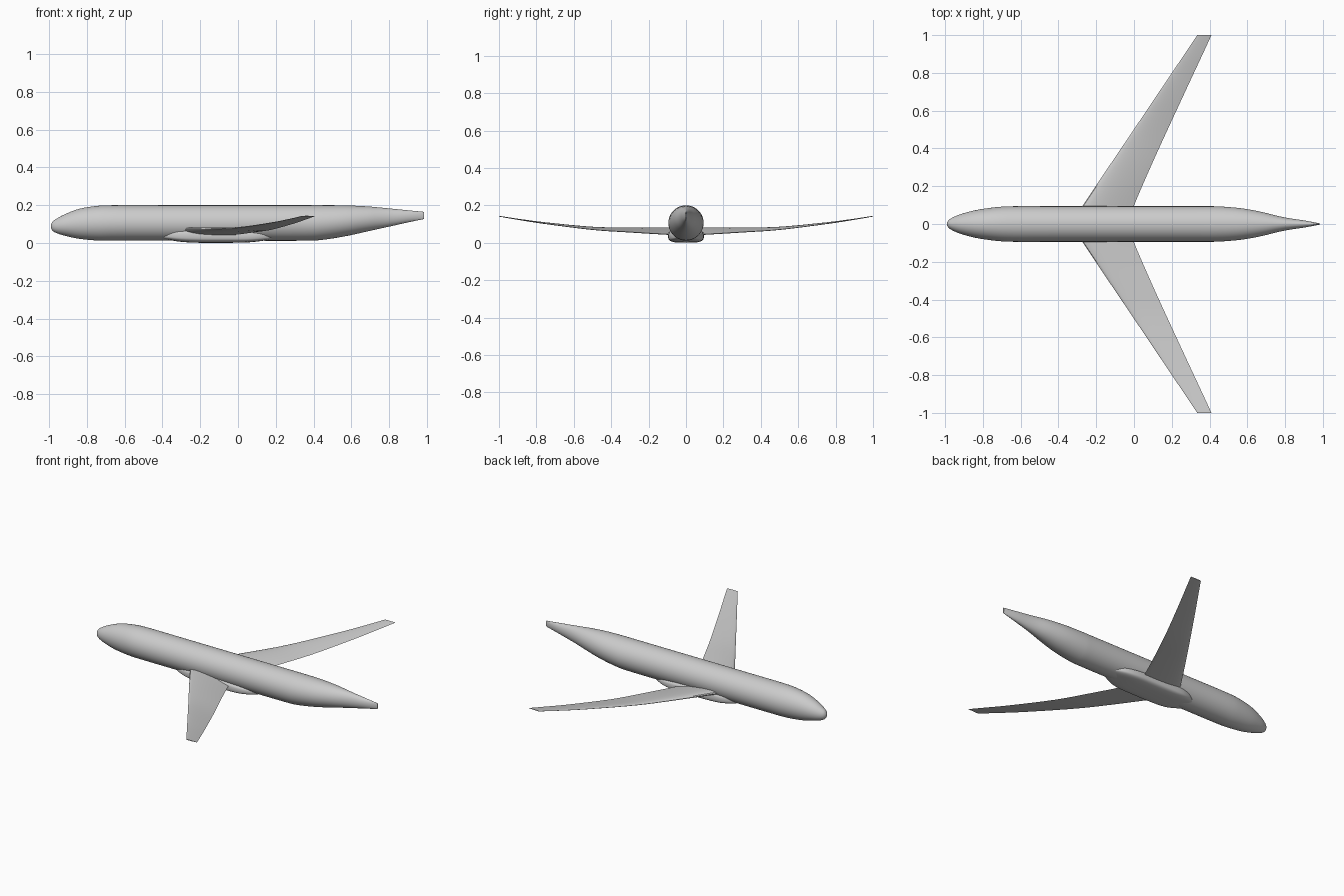
import bpy, bmesh, math
from mathutils import Vector

if "Cube" in bpy.data.objects:
    bpy.data.objects.remove(bpy.data.objects["Cube"], do_unlink=True)

grey = bpy.data.materials.new("light_grey")
grey.use_nodes = True
grey.diffuse_color = (0.6, 0.6, 0.6, 1)
grey.node_tree.nodes["Principled BSDF"].inputs["Base Color"].default_value = (0.6, 0.6, 0.6, 1)


def refine(stations, steps):
    """Smooth interpolation (Catmull-Rom) between station tuples."""
    s = [Vector(p) for p in stations]
    s = [s[0]] + s + [s[-1]]
    out = []
    for i in range(1, len(s) - 2):
        a, b, c, d = s[i - 1:i + 3]
        for k in range(steps):
            t = k / steps
            out.append(0.5 * (2 * b + (c - a) * t + (2 * a - 5 * b + 4 * c - d) * t * t
                              + (3 * b - a - 3 * c + d) * t ** 3))
    return out + [s[-1]]


def loft(name, rings, angle):
    """Skin a list of equal-sized rings and cap both ends."""
    bm = bmesh.new()
    loops = [[bm.verts.new(p) for p in ring] for ring in rings]
    n = len(loops[0])
    for a, b in zip(loops, loops[1:]):
        for i in range(n):
            j = (i + 1) % n
            bm.faces.new((a[i], a[j], b[j], b[i]))
    bm.faces.new(loops[0])
    bm.faces.new(loops[-1])
    bmesh.ops.recalc_face_normals(bm, faces=bm.faces)
    mesh = bpy.data.meshes.new(name)
    bm.to_mesh(mesh)
    bm.free()
    obj = bpy.data.objects.new(name, mesh)
    bpy.context.collection.objects.link(obj)
    mesh.materials.append(grey)
    bpy.ops.object.select_all(action='DESELECT')
    obj.select_set(True)
    bpy.context.view_layer.objects.active = obj
    bpy.ops.object.shade_smooth_by_angle(angle=math.radians(angle))
    return obj


def section(x, half_width, bottom, top, power=2.0, n=40):
    """Superelliptic cross-section standing across the x axis."""
    ring = []
    for i in range(n):
        a = 2 * math.pi * i / n
        c, s = math.cos(a), math.sin(a)
        y = half_width * math.copysign(abs(c) ** (2 / power), c)
        z = (top + bottom) / 2 + (top - bottom) / 2 * math.copysign(abs(s) ** (2 / power), s)
        ring.append((x, y, z))
    return ring


# Fuselage: x, half width, bottom, top
body = [
    (-0.990, 0.008, 0.080, 0.098), (-0.980, 0.022, 0.063, 0.115), (-0.955, 0.037, 0.050, 0.132),
    (-0.915, 0.053, 0.038, 0.153), (-0.840, 0.073, 0.022, 0.181), (-0.740, 0.088, 0.013, 0.197),
    (-0.640, 0.094, 0.012, 0.200), (-0.400, 0.094, 0.012, 0.200), (0.000, 0.094, 0.012, 0.200),
    (0.350, 0.094, 0.012, 0.200), (0.450, 0.093, 0.017, 0.200), (0.570, 0.083, 0.036, 0.199),
    (0.680, 0.063, 0.060, 0.194), (0.760, 0.043, 0.078, 0.187), (0.820, 0.031, 0.091, 0.181),
    (0.900, 0.019, 0.109, 0.173), (0.985, 0.003, 0.127, 0.165),
]
loft("fuselage", [section(*s) for s in refine(body, 4)], 50)

# Belly fairing: x, half width, bottom, top
belly = [
    (-0.420, 0.040, 0.025, 0.060), (-0.370, 0.070, 0.017, 0.066), (-0.300, 0.090, 0.006, 0.072),
    (-0.200, 0.095, 0.001, 0.075), (-0.050, 0.095, 0.001, 0.072), (0.050, 0.092, 0.003, 0.065),
    (0.120, 0.078, 0.010, 0.058), (0.180, 0.050, 0.020, 0.050),
]
loft("belly_fairing", [section(*s, power=3.5) for s in refine(belly, 4)], 50)


# Wings: y, leading x, trailing x, leading z, trailing z, thickness ratio
def airfoil(y, x0, x1, z0, z1, thick, n=12):
    ring = []
    for i in range(2 * n):
        t = 0.5 + 0.5 * math.cos(math.pi * i / n)
        half = 5 * thick * (x1 - x0) * (0.2969 * math.sqrt(t) - 0.126 * t - 0.3516 * t * t
                                        + 0.2843 * t ** 3 - 0.1015 * t ** 4 + 0.003)
        side = 1 if i < n else -1
        ring.append((x0 + (x1 - x0) * t, y, z0 + (z1 - z0) * t + side * half))
    return ring


wing = [
    (0.03, -0.317, -0.020, 0.071, 0.043, 0.12), (0.10, -0.270, 0.001, 0.072, 0.045, 0.12),
    (0.30, -0.136, 0.087, 0.074, 0.057, 0.10), (0.50, -0.001, 0.178, 0.081, 0.070, 0.08),
    (0.75, 0.167, 0.294, 0.106, 0.102, 0.07), (0.90, 0.268, 0.364, 0.126, 0.126, 0.06),
    (1.00, 0.335, 0.410, 0.142, 0.143, 0.05),
]
wings = loft("wings", [airfoil(*s) for s in refine(wing, 4)], 40)
mirror = wings.modifiers.new("Mirror", 'MIRROR')
mirror.use_axis = (False, True, False)
mirror.use_mirror_merge = False
